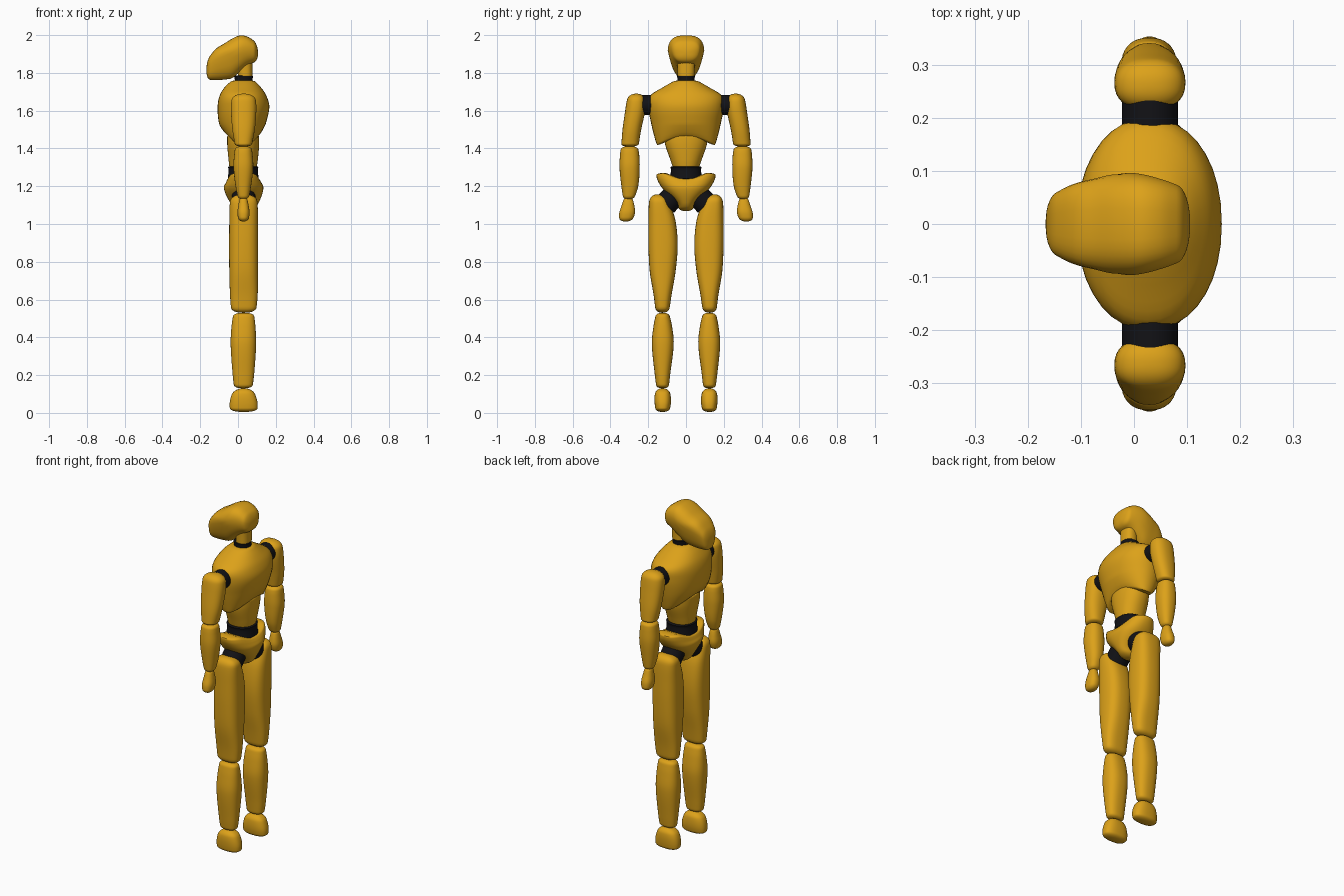
import bpy, bmesh, math
from mathutils import Matrix, Vector


def material(name, color):
    m = bpy.data.materials.new(name)
    m.diffuse_color = color
    return m


ORANGE = material("orange_shell", (0.72, 0.36, 0.01, 1))
BLACK = material("black_joint", (0.006, 0.006, 0.008, 1))


def hermite(secs, t):
    """Smooth interpolation of section rows (position, lo1, hi1, lo2, hi2)."""
    n = len(secs)
    i = 0
    while i < n - 2 and t > secs[i + 1][0]:
        i += 1

    def slope(k, c):
        a, b = secs[max(k - 1, 0)], secs[min(k + 1, n - 1)]
        return (b[c] - a[c]) / (b[0] - a[0])
    p, q = secs[i], secs[i + 1]
    h = q[0] - p[0]
    s = (t - p[0]) / h
    return [(2*s**3 - 3*s*s + 1) * p[c] + (s**3 - 2*s*s + s) * h * slope(i, c)
            + (3*s*s - 2*s**3) * q[c] + (s**3 - s*s) * h * slope(i + 1, c)
            for c in range(1, 5)]


def loft(name, secs, ends, power=2.4, mat=ORANGE, mirror=False, along_x=False,
         warp=None, rings=40, sides=36):
    """Superellipse loft; ends = rounding length at the first and last section."""
    secs = sorted(secs)
    a, b = secs[0][0], secs[-1][0]
    bm = bmesh.new()
    loops = []
    for r in range(rings + 1):
        t = (a + b) / 2 - (b - a) / 2 * math.cos(math.pi * r / rings)
        u0, u1, v0, v1 = hermite(secs, t)
        f = 1
        for d, e in ((t - a, ends[0]), (b - t, ends[1])):
            if d < e:
                f *= max(1 - max((e - d) / e, 0) ** 2.4, 0.002) ** (1 / 2.4)
        loop = []
        for k in range(sides):
            c, s = math.cos(2*math.pi*k/sides), math.sin(2*math.pi*k/sides)
            u = (u0+u1)/2 + f*(u1-u0)/2 * math.copysign(abs(c)**(2/power), c)
            v = (v0+v1)/2 + f*(v1-v0)/2 * math.copysign(abs(s)**(2/power), s)
            p = Vector((t, u, v) if along_x else (u, v, t))
            loop.append(bm.verts.new(warp(p) if warp else p))
        loops.append(loop)
    for A, B in zip(loops, loops[1:]):
        for k in range(sides):
            j = (k + 1) % sides
            bm.faces.new((A[k], A[j], B[j], B[k]))
    bm.faces.new(loops[0][::-1])
    bm.faces.new(loops[-1])
    return finish(name, bm, mat, mirror)


def finish(name, bm, mat, mirror):
    bmesh.ops.recalc_face_normals(bm, faces=bm.faces)
    me = bpy.data.meshes.new(name)
    bm.to_mesh(me)
    bm.free()
    ob = bpy.data.objects.new(name, me)
    bpy.context.collection.objects.link(ob)
    me.materials.append(mat)
    if mirror:
        m = ob.modifiers.new("mirror", 'MIRROR')
        m.use_axis = (False, True, False)
        m.use_mirror_merge = False
    bpy.ops.object.select_all(action='DESELECT')
    ob.select_set(True)
    bpy.context.view_layer.objects.active = ob
    bpy.ops.object.shade_smooth_by_angle(angle=math.radians(40))
    return ob


def joint(name, centre, axis, radius, depth, mirror=False):
    bm = bmesh.new()
    rot = Vector(axis).to_track_quat('Z', 'Y').to_matrix().to_4x4()
    bmesh.ops.create_cone(bm, cap_ends=True, segments=32, radius1=radius,
                          radius2=radius, depth=depth,
                          matrix=Matrix.Translation(centre) @ rot)
    finish(name, bm, BLACK, mirror)


# Head: jaw narrows towards the chin
def jaw(p):
    k = min(max((1.92 - p.z) / 0.16, 0), 1)
    p.y *= 1 - 0.42 * k
    return p


loft("head", [(-.167, -.065, .065, 1.765, 1.865), (-.12, -.085, .085, 1.762, 1.925),
              (-.07, -.094, .094, 1.765, 1.957), (-.03, -.098, .098, 1.773, 1.982),
              (.01, -.096, .096, 1.805, 1.998), (.05, -.086, .086, 1.837, 1.992),
              (.085, -.073, .073, 1.855, 1.97), (.106, -.062, .062, 1.86, 1.95)],
     (.02, .025), 2.9, along_x=True, warp=jaw)
loft("neck", [(1.78, .0, .076, -.044, .044), (1.83, .0, .076, -.046, .046),
              (1.9, .0, .076, -.05, .05)], (.006, .01), 2.4)
loft("neck_joint", [(1.73, -.02, .08, -.048, .048), (1.76, -.017, .077, -.045, .045),
                    (1.787, -.02, .08, -.048, .048)], (.005, .005), 2, BLACK)


# Chest: lower rim arches up in the middle
def arch(p):
    k = min(max((1.53 - p.z) / 0.12, 0), 1)
    p.z += 0.05 * k * max(1 - (p.y / 0.15) ** 2, 0)
    return p


loft("chest", [(1.405, -.035, .1, -.15, .15), (1.45, -.07, .122, -.164, .164),
               (1.53, -.1, .147, -.184, .184), (1.62, -.108, .166, -.199, .199),
               (1.68, -.097, .15, -.19, .19), (1.725, -.07, .12, -.12, .12),
               (1.762, -.03, .085, -.055, .055)],
     (.018, .008), 2.15, warp=arch)
loft("abdomen", [(1.295, -.045, .098, -.068, .068), (1.34, -.05, .105, -.083, .083),
                 (1.42, -.057, .112, -.11, .11), (1.48, -.057, .112, -.115, .115)],
     (.012, .02), 2.2)
loft("waist_joint", [(1.235, -.055, .11, -.085, .085), (1.287, -.05, .105, -.08, .08),
                     (1.308, -.055, .11, -.085, .085)], (.008, .008), 2.2, BLACK)


# Pelvis: top dips around the waist
def dip(p):
    k = min(max((p.z - 1.2) / 0.06, 0), 1)
    p.z -= 0.03 * k * max(1 - (p.y / 0.11) ** 2, 0)
    return p


loft("pelvis", [(1.068, -.01, .075, -.037, .037), (1.11, -.04, .108, -.05, .05),
                (1.185, -.074, .134, -.122, .122), (1.235, -.065, .125, -.152, .152),
                (1.275, -.055, .11, -.158, .158)], (.025, .015), 2.3, warp=dip)
joint("hip_joint", (.03, .085, 1.128), (0, .68, -.73), .062, .07, True)

# Legs
loft("thigh", [(.53, -.035, .095, .09, .16), (.62, -.042, .104, .077, .171),
               (.75, -.046, .106, .055, .192), (.89, -.047, .107, .044, .199),
               (1.02, -.046, .106, .056, .199), (1.1, -.044, .104, .083, .197),
               (1.157, -.038, .098, .11, .19)], (.03, .04), 2.7, mirror=True)
loft("shin", [(.13, -.02, .076, .092, .156), (.2, -.028, .085, .084, .165),
              (.365, -.039, .096, .065, .181), (.46, -.034, .092, .074, .172),
              (.53, -.024, .084, .09, .158)], (.02, .02), 2.4, mirror=True)
loft("foot", [(.005, -.042, .102, .088, .16), (.05, -.044, .104, .08, .166),
              (.09, -.036, .094, .081, .166), (.13, -.015, .075, .09, .158)],
     (.022, .03), 2.5, mirror=True)

# Arms
joint("shoulder_joint", (.03, .205, 1.63), (0, 1, 0), .053, .07, True)
loft("upper_arm", [(1.41, -.015, .072, .252, .343), (1.5, -.03, .089, .237, .336),
                   (1.6, -.037, .097, .216, .322), (1.65, -.035, .095, .215, .314),
                   (1.69, -.025, .085, .222, .304)], (.015, .035), 2.3, mirror=True)
loft("forearm", [(1.13, .002, .055, .276, .332), (1.2, -.013, .069, .253, .342),
                 (1.3, -.024, .081, .245, .352), (1.37, -.02, .077, .248, .349),
                 (1.412, -.014, .071, .256, .343)], (.02, .018), 2.3, mirror=True)
loft("hand", [(1.013, .003, .055, .285, .354), (1.06, -.003, .061, .27, .353),
              (1.1, .002, .056, .274, .34), (1.14, .01, .047, .284, .327)],
     (.025, .015), 2.3, mirror=True)
